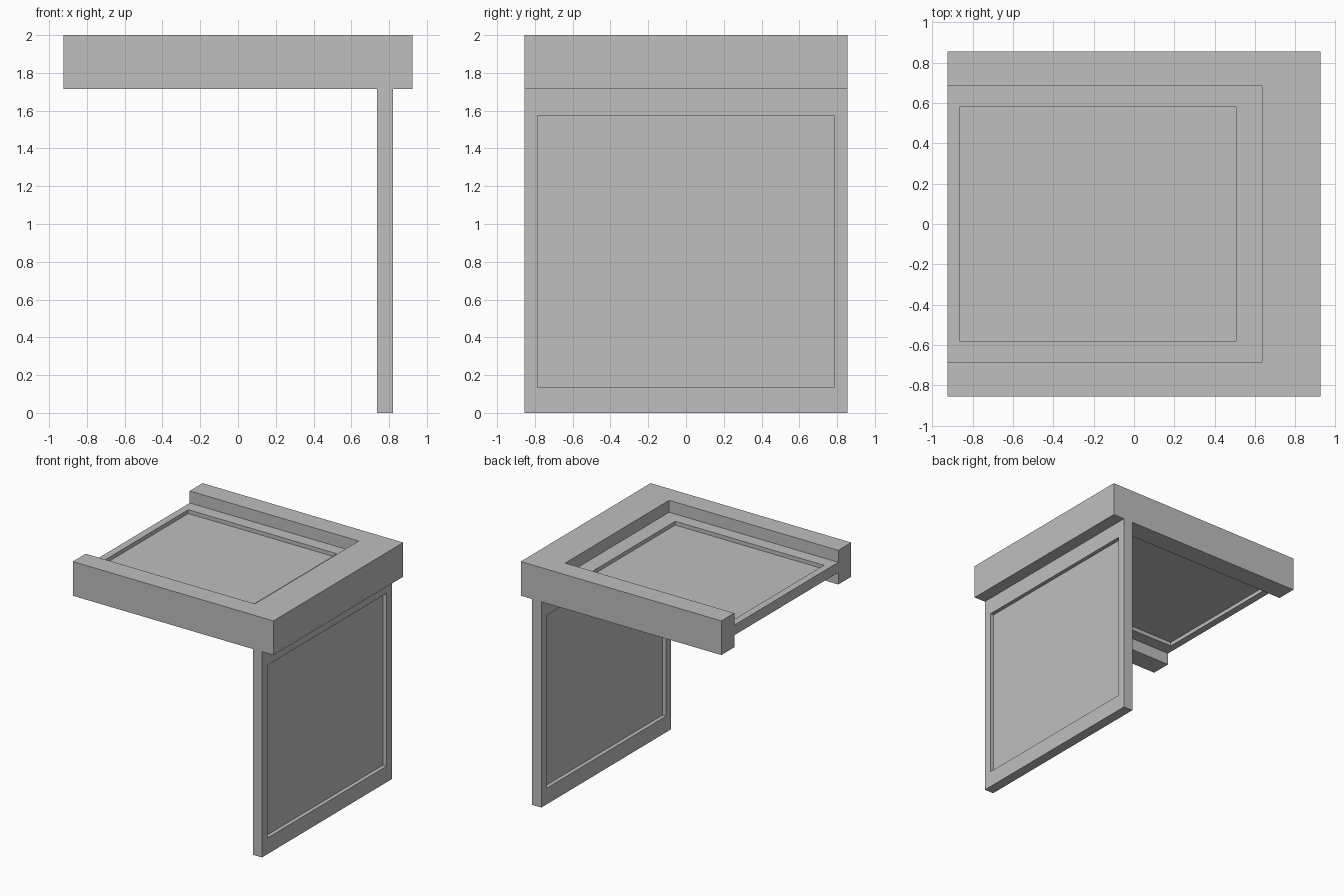
import bpy
import bmesh
from mathutils import Vector

cube = bpy.data.objects.get("Cube")
if cube:
    bpy.data.objects.remove(cube, do_unlink=True)

grey = bpy.data.materials.new("plain grey")
grey.use_nodes = True
colour = (0.52, 0.52, 0.52, 1)
grey.diffuse_color = colour
grey.node_tree.nodes["Principled BSDF"].inputs["Base Color"].default_value = colour


def finish(name, bm):
    bmesh.ops.recalc_face_normals(bm, faces=bm.faces[:])
    mesh = bpy.data.meshes.new(name)
    bm.to_mesh(mesh)
    bm.free()
    mesh.materials.append(grey)
    obj = bpy.data.objects.new(name, mesh)
    bpy.context.collection.objects.link(obj)
    return obj


def extruded_outline(name, outline, bottom, top):
    bm = bmesh.new()
    face = bm.faces.new([bm.verts.new((x, y, bottom)) for x, y in outline])
    moved = bmesh.ops.extrude_face_region(bm, geom=[face])["geom"]
    verts = [v for v in moved if isinstance(v, bmesh.types.BMVert)]
    bmesh.ops.translate(bm, verts=verts, vec=(0, 0, top - bottom))
    return finish(name, bm)


def recessed_panel(name, low, high, axis, inner_low, inner_high, depth):
    """Box with a sunken rectangle on both faces across the given axis."""
    low, high = Vector(low), Vector(high)
    centre, size = (low + high) / 2, high - low
    bm = bmesh.new()
    bmesh.ops.create_cube(bm, size=1)
    for v in bm.verts:
        v.co = centre + v.co * size
    bm.normal_update()
    for face in [f for f in bm.faces if abs(f.normal[axis]) > 0.9]:
        inward = -face.normal.copy()
        # Flat border around the recess
        bmesh.ops.inset_individual(bm, faces=[face], thickness=0.01)
        for v in face.verts:
            for i in range(3):
                if i != axis:
                    v.co[i] = inner_low[i] if v.co[i] < centre[i] else inner_high[i]
        # Straight recess walls
        floor = bmesh.ops.extrude_discrete_faces(bm, faces=[face])["faces"][0]
        bmesh.ops.translate(bm, verts=floor.verts[:], vec=inward * depth)
    bmesh.ops.remove_doubles(bm, verts=bm.verts[:], dist=0.0001)
    return finish(name, bm)


# Three-sided frame, open on the right
end, side = 0.925, 0.855
inner_end, inner_side = 0.635, 0.685
extruded_outline("top_frame", [
    (-end, -side), (end, -side), (end, side), (-end, side),
    (-end, inner_side), (inner_end, inner_side),
    (inner_end, -inner_side), (-end, -inner_side)], 1.715, 2)

# Horizontal panel held between the rails
recessed_panel("top_panel", (-end, -inner_side, 1.815), (inner_end, inner_side, 1.9),
               2, (-0.865, -0.58, 0), (0.505, 0.58, 0), 0.032)

# Upright panel hanging below the closed end
recessed_panel("upright_panel", (0.735, -side, 0), (0.82, side, 1.715),
               0, (0, -0.785, 0.135), (0, 0.785, 1.575), 0.032)
